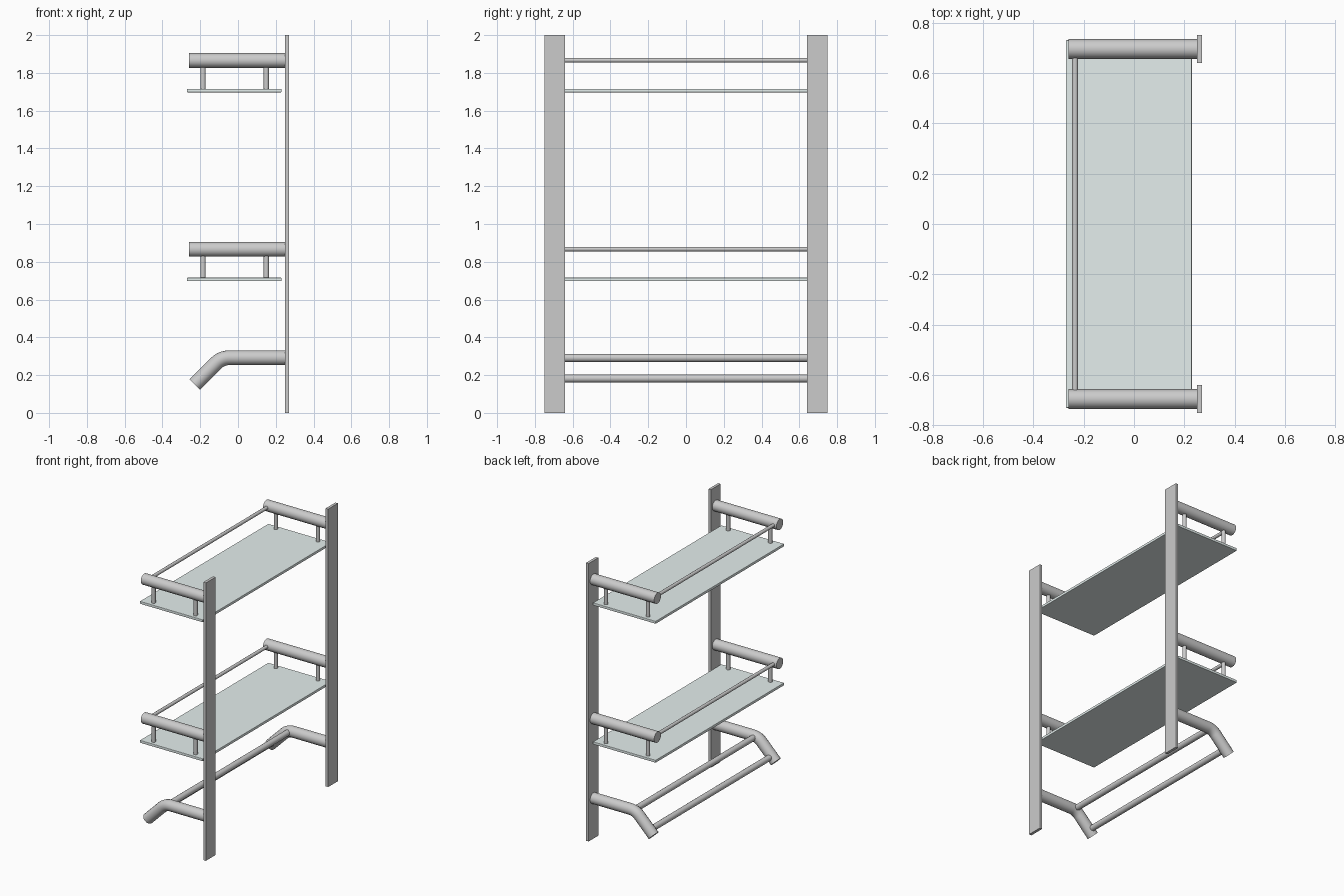
import bpy, bmesh
from math import sin, cos, tan, pi, radians

if "Cube" in bpy.data.objects:
    bpy.data.objects.remove(bpy.data.objects["Cube"])


def box(name, lo, hi, bevel=0.0):
    mesh = bpy.data.meshes.new(name)
    bm = bmesh.new()
    bmesh.ops.create_cube(bm, size=1)
    for v in bm.verts:
        v.co = [(a + b) / 2 + c * (b - a) for a, b, c in zip(lo, hi, v.co)]
    bm.to_mesh(mesh)
    bm.free()
    ob = bpy.data.objects.new(name, mesh)
    bpy.context.collection.objects.link(ob)
    if bevel:
        mod = ob.modifiers.new("soft_edges", "BEVEL")
        mod.width = bevel
        mod.segments = 2
    return ob


def tube(name, points, radius):
    """Capped round tube along a path."""
    curve = bpy.data.curves.new(name, "CURVE")
    curve.dimensions = "3D"
    curve.bevel_depth = radius
    curve.bevel_resolution = 6
    curve.use_fill_caps = True
    spline = curve.splines.new("POLY")
    spline.points.add(len(points) - 1)
    for p, co in zip(spline.points, points):
        p.co = (*co, 1)
    ob = bpy.data.objects.new(name, curve)
    bpy.context.collection.objects.link(ob)
    bpy.ops.object.select_all(action="DESELECT")
    ob.select_set(True)
    bpy.context.view_layer.objects.active = ob
    bpy.ops.object.convert(target="MESH")
    ob = bpy.context.view_layer.objects.active
    # weld the caps and keep their rims sharp
    bm = bmesh.new()
    bm.from_mesh(ob.data)
    bmesh.ops.remove_doubles(bm, verts=bm.verts, dist=1e-5)
    bmesh.ops.recalc_face_normals(bm, faces=bm.faces)
    bm.to_mesh(ob.data)
    bm.free()
    bpy.ops.object.shade_smooth_by_angle(angle=radians(35))
    return ob


glass = bpy.data.materials.new("pale_glass")
glass.diffuse_color = (0.78, 0.86, 0.85, 1)
glass.use_nodes = True
glass.node_tree.nodes["Principled BSDF"].inputs["Base Color"].default_value = glass.diffuse_color

SIDE_Y = 0.695   # centre line of side tubes and arms
SIDES = (("left", -1), ("right", 1))

# Wall uprights
for side, s in SIDES:
    y0, y1 = sorted((s * 0.64, s * 0.75))
    box(f"upright_{side}", (0.25, y0, 0), (0.27, y1, 2))

# Two glass shelves hung from side tubes
for level, z in (("lower", 0.697), ("upper", 1.697)):
    shelf = box(f"{level}_shelf", (-0.27, -0.73, z), (0.23, 0.73, z + 0.019), 0.003)
    shelf.data.materials.append(glass)
    tz = z + 0.169
    for side, s in SIDES:
        y = s * SIDE_Y
        tube(f"{level}_side_tube_{side}", [(-0.26, y, tz), (0.25, y, tz)], 0.039)
        for where, x in (("front", -0.185), ("back", 0.15)):
            tube(f"{level}_{where}_post_{side}", [(x, y, z + 0.015), (x, y, tz - 0.03)], 0.014)
    tube(f"{level}_guard_rail", [(-0.234, -SIDE_Y, tz + 0.001), (-0.234, SIDE_Y, tz + 0.001)], 0.012)

# Bent towel arms: straight, 45 degree bend, straight
ARM_Z, CORNER_X, R = 0.292, -0.087, 0.1
start_x = CORNER_X + R * tan(pi / 8)
path = [(0.25, ARM_Z)]
for i in range(9):
    a = i / 8 * pi / 4
    path.append((start_x - R * sin(a), ARM_Z - R + R * cos(a)))
path.append((-0.229, 0.15))
for side, s in SIDES:
    tube(f"towel_arm_{side}", [(x, s * SIDE_Y, z) for x, z in path], 0.039)

# Towel bars
for name, x, z in (("back", -0.07, 0.291), ("front", -0.198, 0.182)):
    tube(f"towel_bar_{name}", [(x, -SIDE_Y, z), (x, SIDE_Y, z)], 0.021)
